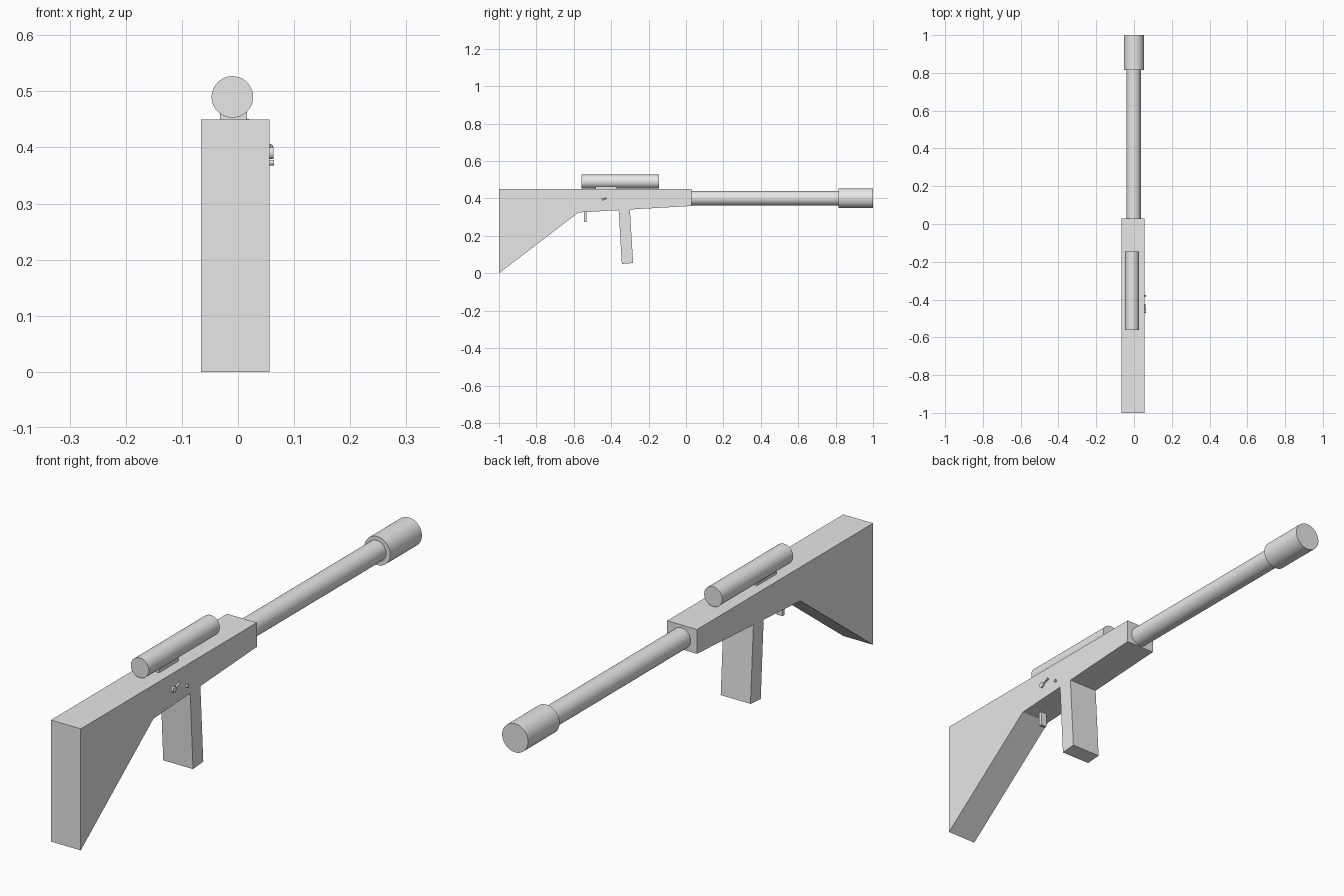
import bpy, bmesh, math
from mathutils import Matrix, Vector

cube = bpy.data.objects.get("Cube")
if cube:
    bpy.data.objects.remove(cube, do_unlink=True)

grey = bpy.data.materials.new("plain_grey")
grey.use_nodes = True
colour = (0.8, 0.8, 0.8, 1)
grey.diffuse_color = colour
grey.node_tree.nodes["Principled BSDF"].inputs["Base Color"].default_value = colour


def finish(name, bm):
    bmesh.ops.recalc_face_normals(bm, faces=bm.faces[:])
    mesh = bpy.data.meshes.new(name)
    bm.to_mesh(mesh)
    bm.free()
    mesh.materials.append(grey)
    obj = bpy.data.objects.new(name, mesh)
    bpy.context.collection.objects.link(obj)
    return obj


def slab(name, outline, x0, x1):
    """Extrude a (y, z) outline from x0 to x1."""
    bm = bmesh.new()
    face = bm.faces.new([bm.verts.new((x0, y, z)) for y, z in outline])
    new = bmesh.ops.extrude_face_region(bm, geom=[face])["geom"]
    verts = [v for v in new if isinstance(v, bmesh.types.BMVert)]
    bmesh.ops.translate(bm, verts=verts, vec=(x1 - x0, 0, 0))
    return finish(name, bm)


def box(name, x0, x1, y0, y1, z0, z1):
    return slab(name, [(y0, z0), (y1, z0), (y1, z1), (y0, z1)], x0, x1)


def rod(name, start, end, radius, sides=48):
    """Capped cylinder between two points, smooth around its side."""
    a, b = Vector(start), Vector(end)
    turn = (b - a).to_track_quat("Z", "Y").to_matrix().to_4x4()
    bm = bmesh.new()
    bmesh.ops.create_cone(bm, cap_ends=True, segments=sides, radius1=radius,
                          radius2=radius, depth=(b - a).length,
                          matrix=Matrix.Translation((a + b) / 2) @ turn)
    obj = finish(name, bm)
    bpy.ops.object.select_all(action="DESELECT")
    obj.select_set(True)
    bpy.context.view_layer.objects.active = obj
    bpy.ops.object.shade_smooth_by_angle(angle=math.radians(30))
    return obj


LEFT, RIGHT = 0.056, -0.066

# Stock and receiver in one wedge-ended block
slab("stock_and_receiver", [(-1, 0), (-0.575, 0.325), (0.03, 0.36),
                            (0.03, 0.45), (-1, 0.45)], RIGHT, LEFT)

# Slanted grip block below the receiver
slab("lower_grip", [(-0.343, 0.05), (-0.283, 0.055), (-0.3, 0.341),
                    (-0.36, 0.338)], RIGHT, LEFT)

# Barrel and muzzle
rod("barrel", (-0.002, 0.02, 0.401), (-0.002, 0.83, 0.401), 0.038)
rod("muzzle", (0, 0.815, 0.401), (0, 1, 0.401), 0.053)

# Sight tube on its mount
rod("sight_tube", (-0.01, -0.56, 0.49), (-0.01, -0.145, 0.49), 0.037)
box("sight_mount", -0.032, 0.016, -0.485, -0.37, 0.445, 0.465)

# Trigger
box("trigger", -0.022, 0.002, -0.545, -0.532, 0.273, 0.335)

# Small lever and pin on the left side
rod("lever_knob", (0.05, -0.46, 0.39), (0.063, -0.46, 0.39), 0.011, 20)
rod("lever_arm", (0.058, -0.46, 0.39), (0.058, -0.425, 0.402), 0.004, 12)
rod("side_pin", (0.05, -0.382, 0.373), (0.064, -0.382, 0.373), 0.005, 16)
